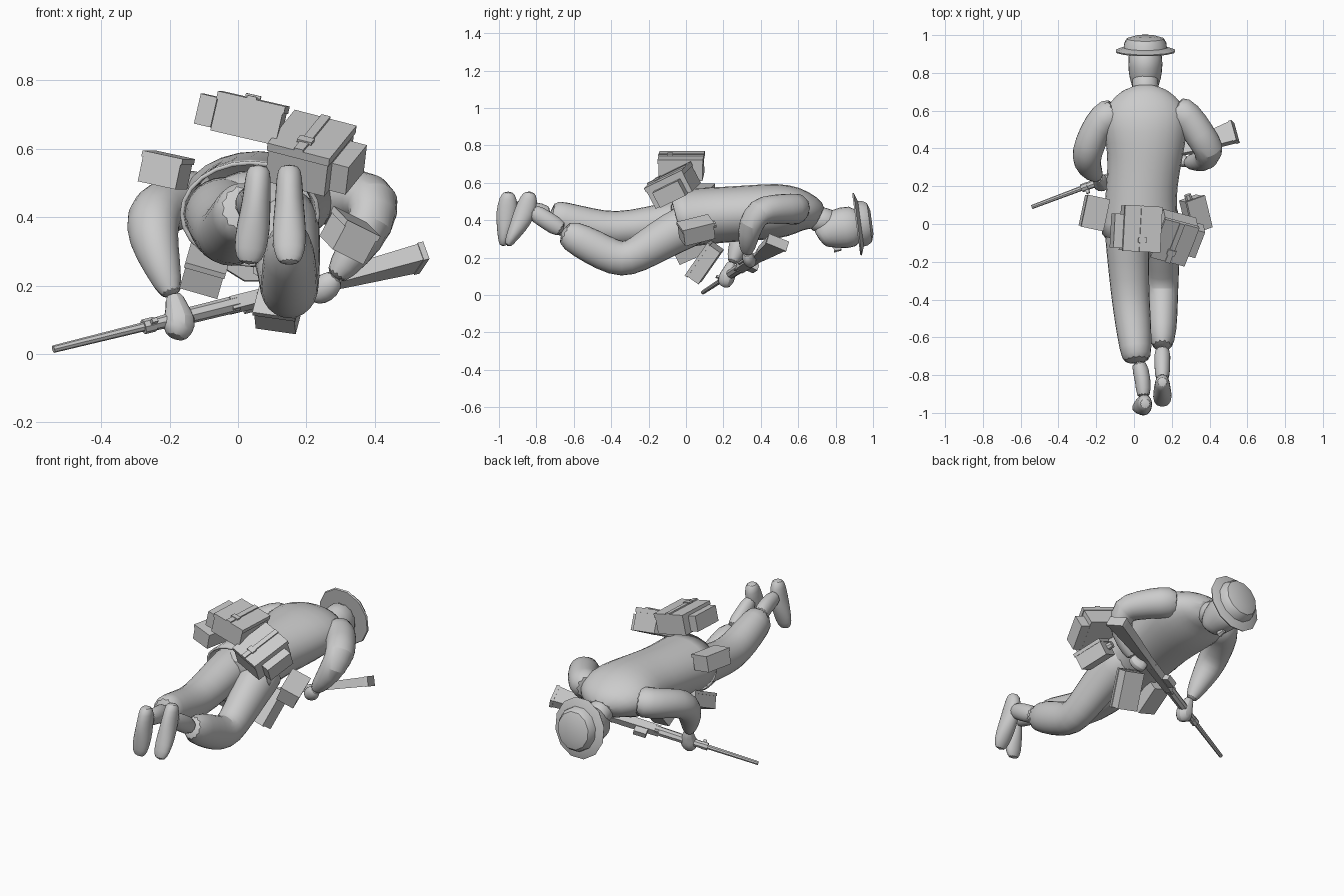
import bpy, bmesh, math
from mathutils import Vector, Matrix, Euler

gray = bpy.data.materials.new("plain_gray")
gray.diffuse_color = (0.6, 0.6, 0.6, 1)


def finish(name, bm, smooth=True, subsurf=0):
    bmesh.ops.recalc_face_normals(bm, faces=bm.faces)
    me = bpy.data.meshes.new(name)
    bm.to_mesh(me)
    bm.free()
    me.materials.append(gray)
    ob = bpy.data.objects.new(name, me)
    bpy.context.collection.objects.link(ob)
    if subsurf:
        ob.modifiers.new("round", 'SUBSURF').levels = subsurf
        ob.modifiers["round"].render_levels = subsurf
    if smooth:
        bpy.context.view_layer.objects.active = ob
        ob.select_set(True)
        bpy.ops.object.shade_smooth_by_angle(angle=math.radians(40))
        ob.select_set(False)
    return ob


def tube(name, rings, up=(0, 0, 1), sides=12, subsurf=1, caps=(True, True), smooth=True, lean=0):
    """Loft through rings of (x, y, z, half width, half height)."""
    bm, loops = bmesh.new(), []
    pts = [Vector(r[:3]) for r in rings]
    for i, r in enumerate(rings):
        t = (pts[min(i + 1, len(pts) - 1)] - pts[max(i - 1, 0)]).normalized()
        side = t.cross(Vector(up)).normalized()
        u = side.cross(t)
        k = 1.414 if sides == 4 else 1.0
        loop = []
        for j in range(sides):
            a = 2 * math.pi * (j + 0.5) / sides
            off = side * (r[3] * k * math.cos(a)) + u * (r[4] * k * math.sin(a))
            if i == 0:
                off += t * lean * math.sin(a)
            loop.append(bm.verts.new(pts[i] + off))
        loops.append(loop)
    for a, b in zip(loops, loops[1:]):
        for j in range(sides):
            bm.faces.new((a[j], a[(j + 1) % sides], b[(j + 1) % sides], b[j]))
    for use, loop in zip(caps, (loops[0], loops[-1])):
        if use:
            bm.faces.new(loop)
    return finish(name, bm, smooth, subsurf)


def pouch(name, loc, size, rot, flap=True, strap=False):
    """Tilted box with an overlapping lid and an optional strap and buckle."""
    m = Matrix.Translation(loc) @ Euler([math.radians(a) for a in rot]).to_matrix().to_4x4()
    bm = bmesh.new()

    def block(c, s):
        bmesh.ops.create_cube(bm, size=1, matrix=m @ Matrix.Translation(c) @ Matrix.Diagonal((*s, 1)))
    w, d, h = size
    block((0, 0, 0), size)
    if flap:
        block((0, 0, h * 0.42), (w + 0.008, d + 0.008, h * 0.2))
    if strap:
        block((0, 0, h * 0.5 + 0.006), (0.028, d + 0.01, 0.008))
        block((0, -d * 0.25, h * 0.5 + 0.01), (0.045, 0.03, 0.009))
    return finish(name, bm, smooth=False)


# jacket body, open at the hem
torso = tube("jacket", [
    (0.035, -0.05, 0.41, 0.215, 0.165), (0.035, 0.08, 0.42, 0.2, 0.16),
    (0.04, 0.2, 0.43, 0.195, 0.155), (0.06, 0.36, 0.44, 0.205, 0.155),
    (0.06, 0.5, 0.45, 0.235, 0.155), (0.06, 0.6, 0.455, 0.235, 0.13),
    (0.06, 0.67, 0.44, 0.175, 0.095), (0.06, 0.725, 0.41, 0.09, 0.07)],
    caps=(False, True), lean=-0.03)
torso.modifiers.new("cloth", 'SOLIDIFY').thickness = 0.012

# trousers
tube("left_trouser", [
    (-0.04, 0.12, 0.42, 0.12, 0.11), (-0.04, 0, 0.41, 0.125, 0.115),
    (-0.03, -0.2, 0.37, 0.115, 0.105), (-0.02, -0.38, 0.345, 0.105, 0.1),
    (-0.005, -0.52, 0.37, 0.1, 0.1), (0.01, -0.67, 0.41, 0.088, 0.095),
    (0.015, -0.735, 0.43, 0.075, 0.085)])
tube("right_trouser", [
    (0.12, 0.12, 0.41, 0.12, 0.11), (0.13, 0.0, 0.37, 0.115, 0.125),
    (0.145, -0.15, 0.285, 0.1, 0.11), (0.15, -0.26, 0.215, 0.092, 0.1),
    (0.15, -0.34, 0.185, 0.088, 0.1), (0.15, -0.44, 0.225, 0.085, 0.1),
    (0.15, -0.56, 0.29, 0.08, 0.095), (0.15, -0.67, 0.345, 0.058, 0.075)])
tube("seat_of_trousers", [(0.04, 0.1, 0.42, 0.15, 0.13), (0.04, 0, 0.42, 0.16, 0.125),
                          (0.04, -0.09, 0.41, 0.12, 0.09)])

# ankles and boots
for side, x, a, b, heel in (("left", 0.05, (-0.72, 0.43), (-0.93, 0.47), -0.95),
                            ("right", 0.15, (-0.65, 0.34), (-0.84, 0.46), -0.835)):
    tube(side + "_ankle", [(x - (0.03 if x < 0.1 else 0), *a, 0.05, 0.055),
                           (x, (a[0] + b[0]) / 2, (a[1] + b[1]) / 2, 0.042, 0.05),
                           (x, *b, 0.042, 0.05)])
    toe = -0.98 if side == "left" else -0.955
    path = [(0.0, 0.555, 0.03, 0.025), (0.02, 0.52, 0.04, 0.05), (0.22, 0.44, 0.043, 0.062),
            (0.5, 0.37, 0.052, 0.05), (0.85, 0.3, 0.05, 0.032), (1.0, 0.26, 0.03, 0.018)]
    tube(side + "_boot", [(x + (0.01 - 0.03 * f if x < 0.1 else 0), heel + (toe - heel) * f, z, w, h)
                          for f, z, w, h in path], up=(0, 1, 0))

# sleeves
tube("left_sleeve", [
    (-0.08, 0.6, 0.46, 0.09, 0.1), (-0.165, 0.56, 0.45, 0.085, 0.09),
    (-0.215, 0.47, 0.43, 0.083, 0.085), (-0.25, 0.38, 0.405, 0.084, 0.085),
    (-0.25, 0.32, 0.34, 0.075, 0.078), (-0.22, 0.275, 0.25, 0.056, 0.056),
    (-0.19, 0.245, 0.16, 0.03, 0.032)], up=(0.8, -0.5, 0.3))
tube("right_sleeve", [
    (0.2, 0.61, 0.46, 0.09, 0.1), (0.285, 0.57, 0.46, 0.085, 0.09),
    (0.35, 0.47, 0.46, 0.082, 0.085), (0.405, 0.39, 0.45, 0.084, 0.085),
    (0.39, 0.345, 0.38, 0.072, 0.078), (0.335, 0.33, 0.29, 0.054, 0.056),
    (0.275, 0.325, 0.215, 0.032, 0.034)], up=(0.8, 0.5, 0.3))

# hands
tube("left_hand", [(-0.19, 0.245, 0.18, 0.028, 0.028), (-0.18, 0.235, 0.14, 0.034, 0.034),
                   (-0.17, 0.22, 0.1, 0.055, 0.05), (-0.175, 0.21, 0.07, 0.05, 0.045),
                   (-0.185, 0.2, 0.045, 0.03, 0.03)], up=(0, 1, 0), sides=8)
tube("right_hand", [(0.29, 0.325, 0.23, 0.028, 0.028), (0.265, 0.33, 0.2, 0.045, 0.035),
                    (0.235, 0.345, 0.18, 0.045, 0.04), (0.21, 0.35, 0.165, 0.025, 0.025)],
     up=(0, 1, 0), sides=8)

# neck, head and nose
tube("neck", [(0.06, 0.66, 0.42, 0.075, 0.075), (0.06, 0.73, 0.4, 0.072, 0.07),
              (0.06, 0.8, 0.38, 0.075, 0.075)])
tube("head", [
    (0.06, 0.71, 0.3, 0.045, 0.045), (0.06, 0.725, 0.31, 0.07, 0.07),
    (0.06, 0.77, 0.345, 0.088, 0.105), (0.06, 0.84, 0.36, 0.096, 0.118),
    (0.06, 0.94, 0.375, 0.095, 0.115)])
tube("nose", [(0.06, 0.79, 0.245, 0.018, 0.018), (0.06, 0.83, 0.25, 0.012, 0.012)],
     sides=6, subsurf=0)

# hat: tilted crown with a thin flat brim
axis = Vector((0, 0.985, 0.13))
base = Vector((0.06, 0.922, 0.38))
def hat_ring(d, r, k=1.08):
    return (*(base + axis * d), r, r * k)
tube("hat_crown", [hat_ring(-0.01, 0.12), hat_ring(0.035, 0.115), hat_ring(0.06, 0.1),
                   hat_ring(0.073, 0.06)], subsurf=0)
tube("hat_brim", [hat_ring(-0.012, 0.158), hat_ring(-0.004, 0.162), hat_ring(0.014, 0.115)],
     sides=12, subsurf=0)

# rifle: parts lofted along one axis from muzzle to butt
muzzle, butt = Vector((-0.54, 0.09, 0.014)), Vector((0.535, 0.495, 0.28))
height = Vector((0.034, -0.12, 0.05)).normalized()
def rifle_part(name, rings, sides=4, smooth=False):
    tube(name, [(*(muzzle.lerp(butt, t) + height * o), w, h) for t, o, w, h in rings],
         up=height, sides=sides, subsurf=0, smooth=smooth)
rifle_part("barrel", [(0, 0, 0.011, 0.011), (0.3, 0, 0.014, 0.014)], 8, True)
rifle_part("barrel_band", [(0.245, 0, 0.022, 0.022), (0.275, 0, 0.022, 0.022)], 8)
rifle_part("front_sight", [(0.26, 0.025, 0.006, 0.015), (0.275, 0.025, 0.006, 0.015)])
rifle_part("fore_end", [(0.27, 0, 0.018, 0.02), (0.36, 0, 0.024, 0.026), (0.5, 0, 0.025, 0.028)], 8, True)
rifle_part("receiver", [(0.48, 0, 0.02, 0.024), (0.67, 0, 0.02, 0.028)])
rifle_part("magazine", [(0.53, -0.035, 0.016, 0.03), (0.59, -0.035, 0.016, 0.03)])
rifle_part("bolt", [(0.55, 0.03, 0.01, 0.01), (0.66, 0.03, 0.01, 0.01)], 6)
rifle_part("butt_stock", [(0.65, 0, 0.02, 0.026), (0.72, -0.006, 0.018, 0.024),
                          (0.8, 0, 0.022, 0.036), (0.99, 0.005, 0.026, 0.056)])
rifle_part("butt_plate", [(0.985, 0.005, 0.028, 0.059), (1.0, 0.005, 0.028, 0.059)])

# packs on the back
pouch("left_pack", (0.033, -0.025, 0.688), (0.195, 0.235, 0.115), (0, 13, -3), strap=True)
pouch("left_pack_pocket", (-0.09, -0.035, 0.712), (0.05, 0.18, 0.09), (0, 13, -3), flap=False)
pouch("right_pack", (0.21, -0.07, 0.585), (0.185, 0.23, 0.125), (25, 14, -15), strap=True)
pouch("right_pack_pocket", (0.32, -0.085, 0.545), (0.055, 0.16, 0.09), (25, 14, -15), flap=False)

# pouches around the waist
pouch("left_hip_pouch", (-0.212, 0.06, 0.537), (0.115, 0.165, 0.09), (0, 12, -12))
pouch("right_hip_pouch", (0.325, 0.055, 0.345), (0.105, 0.17, 0.095), (15, 25, 20))
pouch("left_front_pouch", (-0.095, 0.03, 0.25), (0.115, 0.18, 0.085), (25, 16, 0))
pouch("right_front_pouch", (0.13, 0.1, 0.175), (0.12, 0.21, 0.085), (54, 8, -10))
tube("pouch_stopper", [(0.295, 0.12, 0.37, 0.02, 0.02), (0.283, 0.155, 0.38, 0.02, 0.02)],
     sides=8, subsurf=0)
